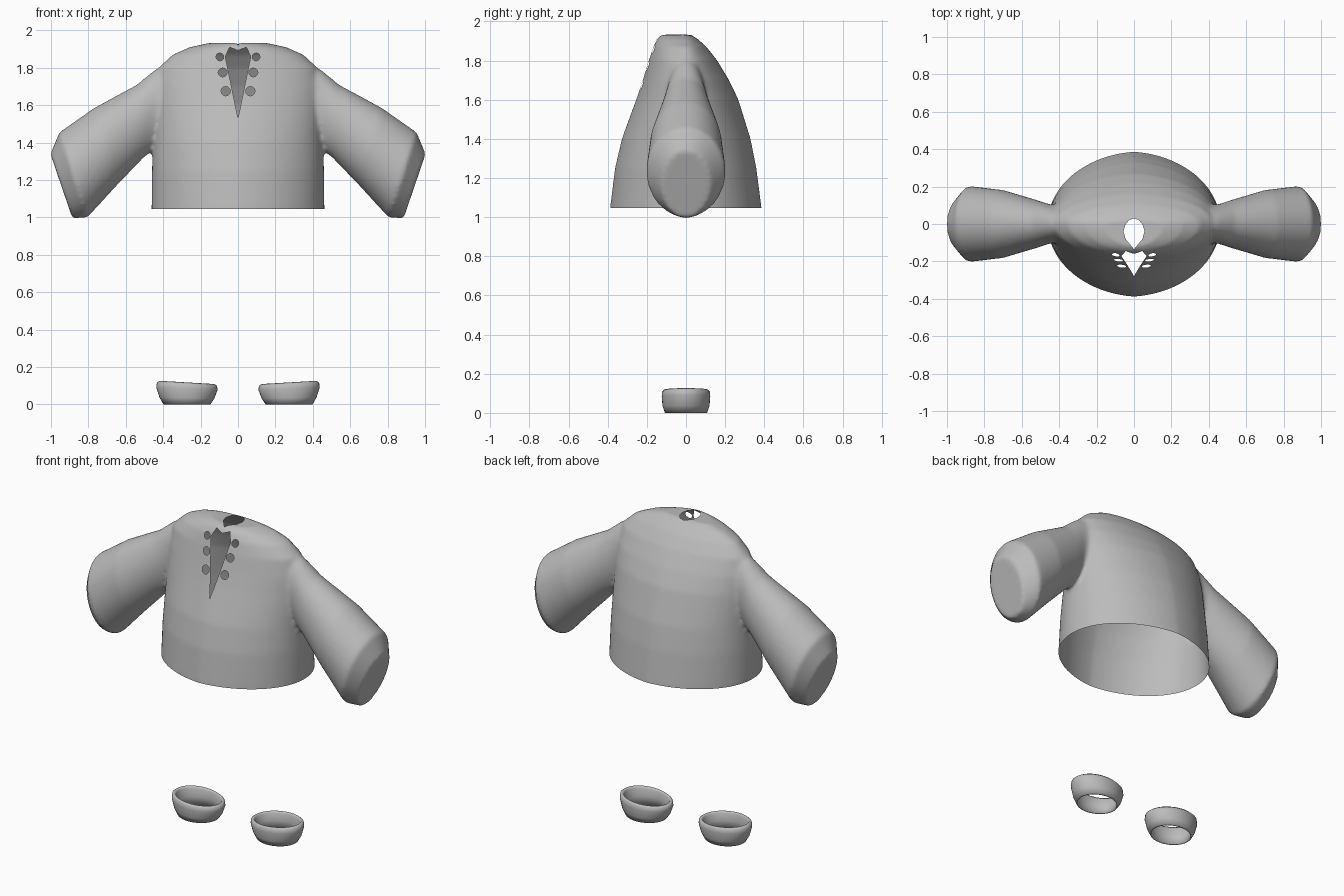
import bpy, bmesh, math
from mathutils import Vector

default = bpy.data.objects.get("Cube")
if default:
    bpy.data.objects.remove(default, do_unlink=True)

grey = bpy.data.materials.new("cloth_grey")
grey.use_nodes = True
GREY = (0.5, 0.5, 0.5, 1)
grey.diffuse_color = GREY
grey.node_tree.nodes["Principled BSDF"].inputs["Base Color"].default_value = GREY


def add_object(name, bm):
    bmesh.ops.recalc_face_normals(bm, faces=bm.faces)
    mesh = bpy.data.meshes.new(name)
    bm.to_mesh(mesh)
    bm.free()
    obj = bpy.data.objects.new(name, mesh)
    bpy.context.collection.objects.link(obj)
    mesh.materials.append(grey)
    mesh.shade_smooth()
    return obj


def loft(bm, rings, cap=True, closed=False):
    """Bridge rings of points with quads."""
    loops = [[bm.verts.new(p) for p in ring] for ring in rings]
    pairs = list(zip(loops, loops[1:]))
    if closed:
        pairs.append((loops[-1], loops[0]))
    for a, b in pairs:
        for i in range(len(a)):
            j = (i + 1) % len(a)
            bm.faces.new((a[i], a[j], b[j], b[i]))
    if cap:
        bm.faces.new(loops[0])
        bm.faces.new(loops[-1])


def angles(n):
    return [2 * math.pi * i / n for i in range(n)]


def body_ring(z, rx, front, back):
    """Oval with a faint ridge down the middle of the front and back."""
    ring = []
    for t in angles(64):
        c, s = math.cos(t), math.sin(t)
        depth = back if s > 0 else front
        ring.append((rx * c, depth * s * (0.965 + 0.035 * (1 - abs(c)) ** 2), z))
    return ring


def sleeve_ring(top, bottom, width, side):
    top, bottom = Vector(top), Vector(bottom)
    mid, half = (top + bottom) / 2, (top - bottom) / 2
    ring = []
    for t in angles(40):
        p = mid + half * math.cos(t)
        ring.append((side * p.x, width * math.sin(t), p.y))
    return ring


# Body: height, half width, front depth, back depth
body = [(0.98, .462, .392, .39), (1.05, .462, .388, .386), (1.25, .46, .363, .36),
        (1.4, .455, .328, .33), (1.6, .455, .255, .268), (1.7, .45, .222, .22),
        (1.8, .425, .193, .16), (1.87, .35, .172, .105), (1.91, .26, .15, .06),
        (1.932, .16, .125, .025)]
# Sleeves: upper edge, lower edge, half thickness
sleeve = [((.34, 1.85), (.36, 1.44), .09), ((.45, 1.785), (.45, 1.36), .105),
          ((.54, 1.71), (.50, 1.325), .128), ((.77, 1.585), (.64, 1.18), .182),
          ((.955, 1.455), (.805, 1.0), .203), ((1.003, 1.34), (.885, .995), .125)]


def shell(name):
    """Fuse body and sleeves into one soft surface."""
    bm = bmesh.new()
    loft(bm, [body_ring(*r) for r in body])
    for side in (1, -1):
        part = bmesh.new()
        loft(part, [sleeve_ring(*s, side) for s in sleeve])
        bmesh.ops.recalc_face_normals(part, faces=part.faces)
        tmp = bpy.data.meshes.new("sleeve_part")
        part.to_mesh(tmp)
        part.free()
        bm.from_mesh(tmp)
        bpy.data.meshes.remove(tmp)
    obj = add_object(name, bm)
    remesh = obj.modifiers.new("fuse", 'REMESH')
    remesh.mode = 'VOXEL'
    remesh.voxel_size = 0.012
    soften = obj.modifiers.new("soften", 'SMOOTH')
    soften.factor = 0.5
    soften.iterations = 8
    deps = bpy.context.evaluated_depsgraph_get()
    mesh = bpy.data.meshes.new_from_object(obj.evaluated_get(deps))
    obj.modifiers.clear()
    obj.data = mesh
    return obj


def cut_hole(bm, outline, axis, keep):
    """Cut a convex outline through the faces that pass the keep test."""
    a, b = (0, 2) if axis == 1 else (0, 1)
    centre = sum((Vector(p) for p in outline), Vector((0, 0))) / len(outline)
    reach = max((Vector(p) - centre).length for p in outline) + 0.03

    def near():
        found = []
        for f in bm.faces:
            c = f.calc_center_median()
            if keep(c) and (Vector((c[a], c[b])) - centre).length < reach:
                found.append(f)
        return found

    planes = []
    for p, q in zip(outline, outline[1:] + outline[:1]):
        p, q = Vector(p), Vector(q)
        n = Vector((q.y - p.y, p.x - q.x))
        if n.dot(centre - p) > 0:
            n = -n
        co, no = Vector((0, 0, 0)), Vector((0, 0, 0))
        co[a], co[b], no[a], no[b] = p.x, p.y, n.x, n.y
        planes.append((co, no.normalized()))
    for co, no in planes:
        faces = near()
        geom = faces + list({e for f in faces for e in f.edges}) + list({v for f in faces for v in f.verts})
        bmesh.ops.bisect_plane(bm, geom=geom, dist=1e-6, plane_co=co, plane_no=no)
    inside = [f for f in near()
              if all((f.calc_center_median() - co).dot(no) < 0 for co, no in planes)]
    bmesh.ops.delete(bm, geom=inside, context='FACES')


shirt = shell("shirt")
bm = bmesh.new()
bm.from_mesh(shirt.data)

# Open hem
low = [f for f in bm.faces if abs(f.calc_center_median().x) < .6 and f.calc_center_median().z < 1.1]
geom = low + list({e for f in low for e in f.edges}) + list({v for f in low for v in f.verts})
bmesh.ops.bisect_plane(bm, geom=geom, dist=1e-6, plane_co=(0, 0, 1.046), plane_no=(0, 0, 1))
hem = [f for f in bm.faces if abs(f.calc_center_median().x) < .6 and f.calc_center_median().z < 1.046]
bmesh.ops.delete(bm, geom=hem, context='FACES')


def on_front(c):
    return c.y < -0.125 and c.z > 1.45


# Neck opening, collar slit and lace eyelets
neck = [(0, .03), (.025, .022), (.047, -.005), (.056, -.04), (.045, -.08), (0, -.135)]
neck += [(-x, y) for x, y in neck[-2:0:-1]]
cut_hole(bm, neck, 2, lambda c: c.z > 1.8)
for side in (1, -1):
    slit = [(0, 1.53), (.068, 1.86), (.045, 1.91), (0, 1.893)]
    cut_hole(bm, [(side * x, z) for x, z in slit], 1, on_front)
    for x, z, r in ((.097, 1.858, .021), (.082, 1.775, .024), (.066, 1.675, .025)):
        ring = [(side * x + r * math.cos(t), z + r * math.sin(t)) for t in angles(12)]
        cut_hole(bm, ring, 1, on_front)
bm.to_mesh(shirt.data)
bm.free()
shirt.data.materials.clear()
shirt.data.materials.append(grey)
shirt.data.shade_smooth()

# Ankle cuffs: height, half width, half depth
cuff = [(0, .125, .108), (.035, .147, .12), (.085, .164, .124), (.108, .161, .122),
        (.118, .147, .112), (.106, .138, .104), (.06, .13, .1), (0, .118, .1)]
for name, side in (("left_cuff", 1), ("right_cuff", -1)):
    bm = bmesh.new()
    rings = []
    for z, rx, ry in cuff:
        ring = []
        for t in angles(40):
            x = rx * math.cos(t)
            ring.append((side * (.273 + x), ry * math.sin(t), z * (1 + .5 * x)))
        rings.append(ring)
    loft(bm, rings, cap=False, closed=True)
    add_object(name, bm)
